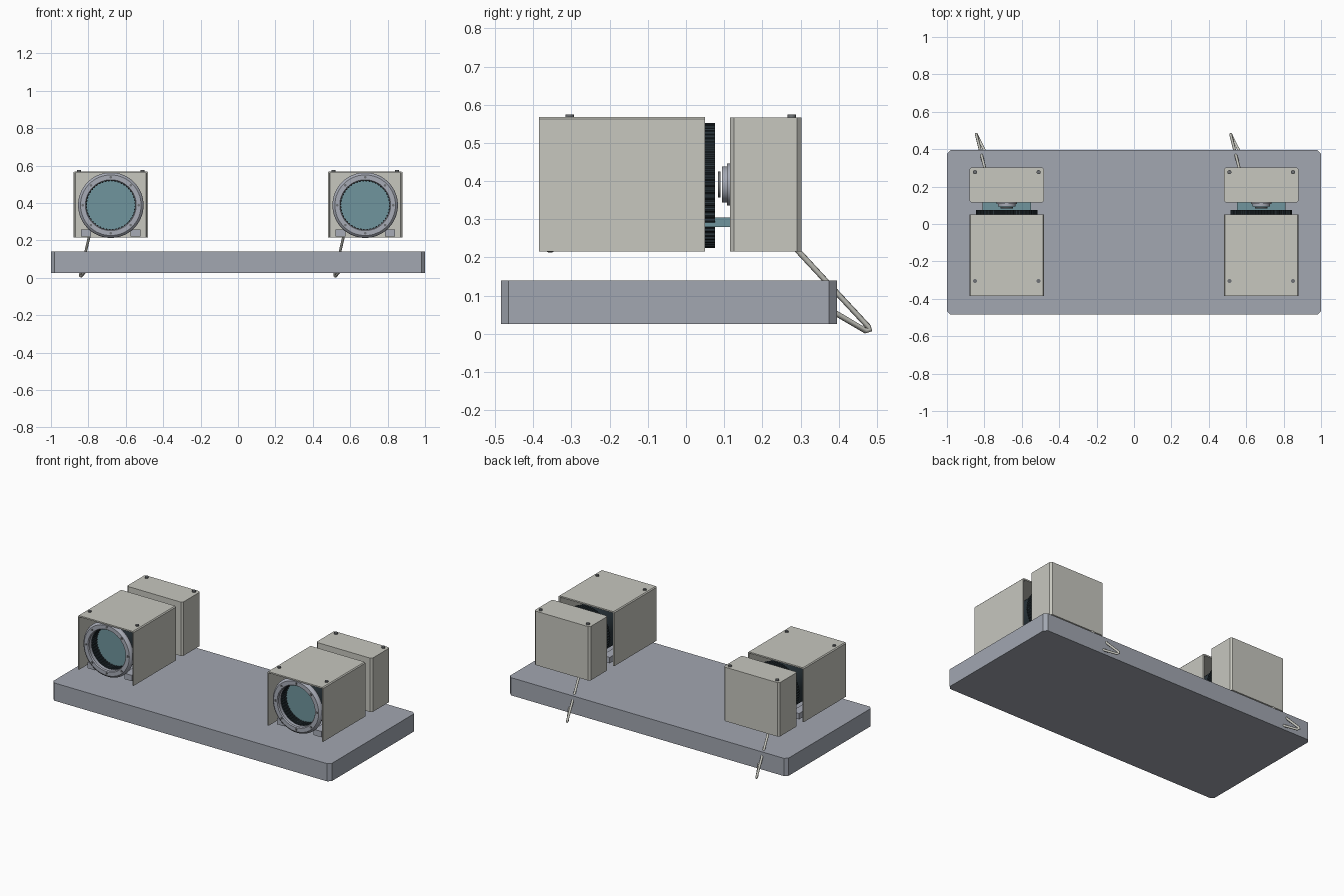
import bpy, bmesh, math
from mathutils import Vector

cube = bpy.data.objects.get("Cube")
if cube:
    bpy.data.objects.remove(cube, do_unlink=True)


def material(name, rgb):
    m = bpy.data.materials.new(name)
    m.use_nodes = True
    m.diffuse_color = (*rgb, 1)
    m.node_tree.nodes["Principled BSDF"].inputs["Base Color"].default_value = (*rgb, 1)
    return m


GREY = material("blue grey", (0.36, 0.385, 0.44))
BEIGE = material("warm beige", (0.57, 0.57, 0.52))
DARK = material("dark rubber", (0.022, 0.034, 0.042))
TEAL = material("teal glass", (0.16, 0.30, 0.34))
METAL = material("light metal", (0.39, 0.41, 0.47))
SCREW = material("screw grey", (0.16, 0.17, 0.18))
AXIS_Z = 0.388


def finish(bm, name, mat, smooth=False):
    bmesh.ops.recalc_face_normals(bm, faces=bm.faces)
    mesh = bpy.data.meshes.new(name)
    bm.to_mesh(mesh)
    bm.free()
    mesh.materials.append(mat)
    ob = bpy.data.objects.new(name, mesh)
    bpy.context.collection.objects.link(ob)
    if smooth:
        bpy.ops.object.select_all(action='DESELECT')
        bpy.context.view_layer.objects.active = ob
        ob.select_set(True)
        bpy.ops.object.shade_smooth_by_angle(angle=math.radians(35))
    return ob


def box(name, x, y, z, mat, chamfer=0):
    """Box from (min, max) pairs, optionally with chamfered upright edges."""
    bm = bmesh.new()
    bmesh.ops.create_cube(bm, size=1)
    for v in bm.verts:
        v.co = [(a + b) / 2 + c * (b - a) for c, (a, b) in zip(v.co, (x, y, z))]
    if chamfer:
        upright = [e for e in bm.edges
                   if abs(e.verts[0].co.z - e.verts[1].co.z) > 0.01]
        bmesh.ops.bevel(bm, geom=upright, offset=chamfer, segments=1, affect='EDGES')
    return finish(bm, name, mat)


def prism(name, outline, y0, y1, mat):
    """Extrude an (x, z) outline along y."""
    bm = bmesh.new()
    face = bm.faces.new([bm.verts.new((x, y0, z)) for x, z in outline])
    out = bmesh.ops.extrude_face_region(bm, geom=[face])
    for v in out["geom"]:
        if isinstance(v, bmesh.types.BMVert):
            v.co.y = y1
    return finish(bm, name, mat)


def lathe(name, cx, profile, mat, count=64, teeth=0):
    """Revolve a closed (radius, y) profile about the lens axis."""
    bm = bmesh.new()
    rings = []
    for i in range(count):
        a = 2 * math.pi * i / count
        dip = teeth if i % 4 >= 2 else 0
        rings.append([bm.verts.new((cx + (r - dip) * math.cos(a), y,
                                    AXIS_Z + (r - dip) * math.sin(a)))
                      for r, y in profile])
    n = len(profile)
    for i in range(count):
        a, b = rings[i], rings[(i + 1) % count]
        for j in range(n):
            k = (j + 1) % n
            bm.faces.new((a[j], b[j], b[k], a[k]))
    return finish(bm, name, mat, smooth=not teeth)


def tube(r0, r1, y0, y1):
    return [(r0, y0), (r1, y0), (r1, y1), (r0, y1)]


def cylinder(name, centre, radius, depth, axis, mat, sides=24):
    bm = bmesh.new()
    bmesh.ops.create_cone(bm, cap_ends=True, segments=sides, radius1=radius,
                          radius2=radius, depth=depth)
    turn = Vector((0, 0, 1)).rotation_difference(Vector(axis)).to_matrix()
    for v in bm.verts:
        v.co = turn @ v.co + Vector(centre)
    return finish(bm, name, mat, smooth=True)


def cable(name, points, radius, mat):
    curve = bpy.data.curves.new(name, 'CURVE')
    curve.dimensions = '3D'
    curve.bevel_depth = radius
    curve.bevel_resolution = 2
    curve.use_fill_caps = True
    spline = curve.splines.new('POLY')
    spline.points.add(len(points) - 1)
    for p, co in zip(spline.points, points):
        p.co = (*co, 1)
    ob = bpy.data.objects.new(name, curve)
    bpy.context.collection.objects.link(ob)
    curve.materials.append(mat)


# Base slab
box("base_slab", (-1, 1), (-0.485, 0.395), (0.025, 0.14), GREY, 0.02)

for side, cx in (("right", -0.68), ("left", 0.68)):
    # Sheet hood, open at both ends and below
    w, t, top, low = 0.2, 0.009, 0.568, 0.216
    outline = [(-w, low), (-w, top - 0.006), (-w + 0.006, top),
               (w - 0.006, top), (w, top - 0.006), (w, low),
               (w - t, low), (w - t, top - t), (t - w, top - t), (t - w, low)]
    prism(side + "_hood", [(cx + x, z) for x, z in outline], -0.385, 0.05, BEIGE)

    # Rear housing
    box(side + "_rear_housing", (cx - w, cx + w), (0.115, 0.302), (0.216, 0.566),
        BEIGE, 0.011)

    # Rounded front flange with bolts
    lathe(side + "_front_flange", cx,
          [(0.131, -0.346), (0.131, -0.368), (0.136, -0.375), (0.162, -0.375),
           (0.172, -0.368), (0.175, -0.36), (0.175, -0.35), (0.172, -0.346)], METAL)
    for i in range(8):
        a = math.pi * i / 4
        cylinder(side + "_flange_bolt",
                 (cx + 0.15 * math.cos(a), -0.376, AXIS_Z + 0.15 * math.sin(a)),
                 0.007, 0.006, (0, 1, 0), SCREW, 12)

    # Ribbed barrel, bore, glass and rear rim
    lathe(side + "_barrel", cx, tube(0.131, 0.15, -0.346, 0.045), DARK)
    lathe(side + "_bore_ribs", cx, tube(0.131, 0.136, -0.345, -0.28), DARK, 192, 0.004)
    cylinder(side + "_lens_glass", (cx, -0.28, AXIS_Z), 0.132, 0.02, (0, 1, 0), TEAL, 64)
    lathe(side + "_rear_rim", cx, tube(0.09, 0.164, 0.04, 0.076), DARK, 240, 0.005)
    cylinder(side + "_rear_cap", (cx, 0.055, AXIS_Z), 0.15, 0.036, (0, 1, 0), DARK, 64)

    # Sensor mount between barrel and housing
    cylinder(side + "_mount_plate", (cx, 0.087, AXIS_Z + 0.003), 0.034, 0.006,
             (0, 1, 0), SCREW, 32)
    cylinder(side + "_mount_ring", (cx, 0.103, AXIS_Z + 0.003), 0.047, 0.018,
             (0, 1, 0), METAL, 32)
    cylinder(side + "_mount_flange", (cx, 0.112, AXIS_Z + 0.003), 0.055, 0.008,
             (0, 1, 0), METAL, 32)
    box(side + "_bridge_plate", (cx - 0.13, cx + 0.13), (0.04, 0.12), (0.28, 0.304), TEAL)

    for s in (-1, 1):
        # Rails beneath the barrel, and top screws
        x0, x1 = sorted((cx + s * 0.105, cx + s * 0.16))
        box(side + "_rail", (x0, x1), (-0.345, 0.04), (0.22, 0.258), METAL)
        for y in (-0.305, 0.277):
            cylinder(side + "_top_screw", (cx + s * 0.17, y, 0.569), 0.011, 0.012,
                     (0, 0, 1), SCREW, 16)

    # Cable looping from the housing to the slab's back edge
    cable(side + "_cable", [(cx - 0.112, 0.28, 0.232), (cx - 0.118, 0.3, 0.21),
                            (cx - 0.163, 0.478, 0.018), (cx - 0.163, 0.481, 0.01),
                            (cx - 0.158, 0.47, 0.008), (cx - 0.115, 0.385, 0.058)],
          0.0075, BEIGE)
